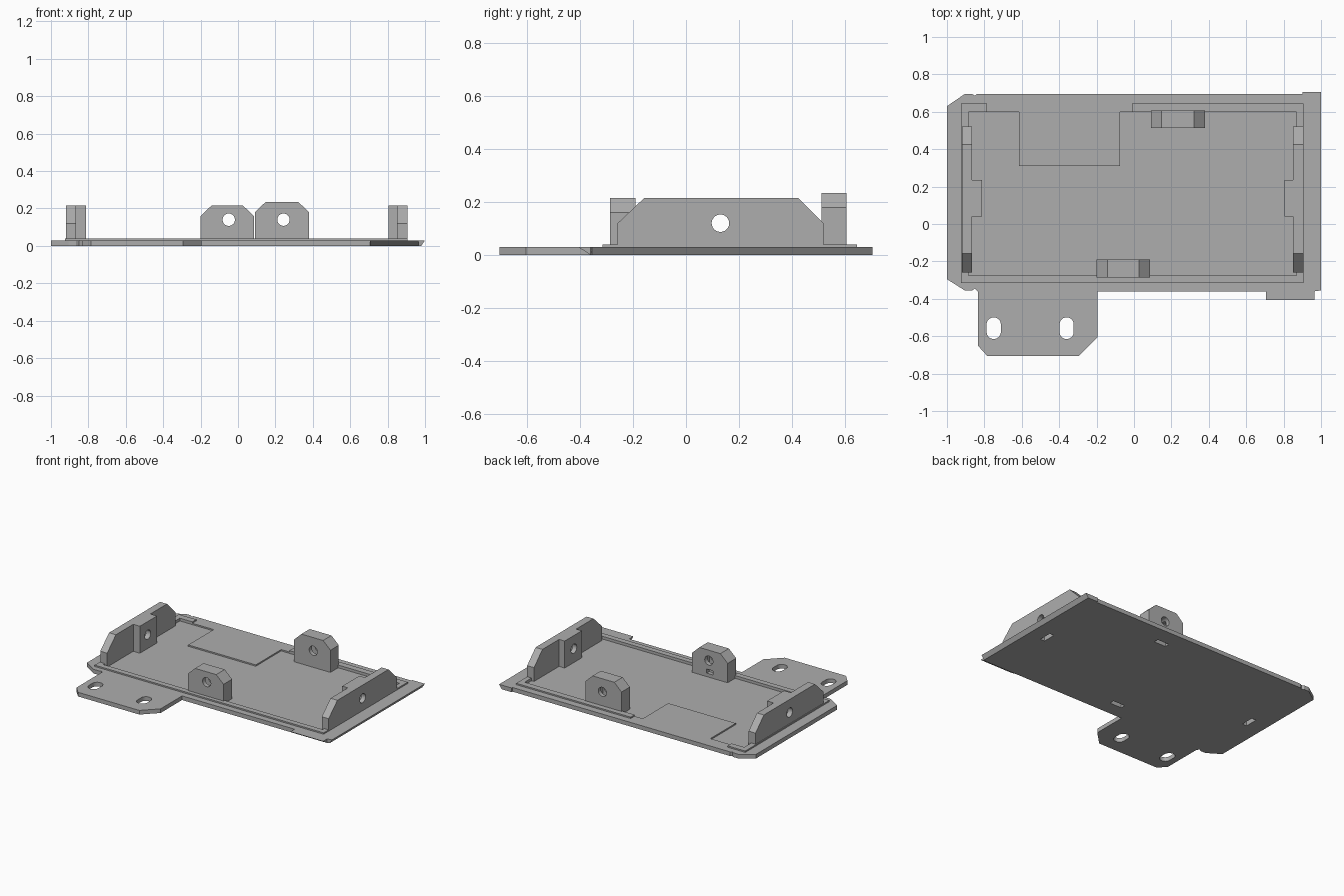
import bpy, bmesh, math
from mathutils import Vector

if "Cube" in bpy.data.objects:
    bpy.data.objects.remove(bpy.data.objects["Cube"])

grey = bpy.data.materials.new("plain grey")
grey.diffuse_color = (0.42, 0.42, 0.42, 1)
grey.use_nodes = True
grey.node_tree.nodes["Principled BSDF"].inputs["Base Color"].default_value = grey.diffuse_color


def prism(name, pts, lo, hi, axis="z"):
    """Extrude a 2D outline between lo and hi along an axis."""
    place = {"z": lambda a, b, h: (a, b, h),
             "y": lambda a, b, h: (a, h, b),
             "x": lambda a, b, h: (h, a, b)}[axis]
    bm = bmesh.new()
    face = bm.faces.new([bm.verts.new(place(a, b, lo)) for a, b in pts])
    new = bmesh.ops.extrude_face_region(bm, geom=[face])["geom"]
    shift = Vector(place(0, 0, hi - lo))
    bmesh.ops.translate(bm, vec=shift, verts=[g for g in new if isinstance(g, bmesh.types.BMVert)])
    bmesh.ops.recalc_face_normals(bm, faces=bm.faces)
    mesh = bpy.data.meshes.new(name)
    bm.to_mesh(mesh)
    bm.free()
    mesh.materials.append(grey)
    ob = bpy.data.objects.new(name, mesh)
    bpy.context.collection.objects.link(ob)
    return ob


def rect(x0, x1, y0, y1):
    return [(x0, y0), (x1, y0), (x1, y1), (x0, y1)]


def oval(cx, cy, r, half=0.0, n=32):
    """Circle, stretched into an upright slot when half > 0."""
    pts = []
    for i in range(n):
        a = 2 * math.pi * (i + 0.5) / n
        s = math.sin(a)
        pts.append((cx + r * math.cos(a), cy + r * s + math.copysign(half, s)))
    return pts


def cut(ob, cutters):
    for c in cutters:
        c.hide_render = True
        c.hide_set(True)
        m = ob.modifiers.new("cut", "BOOLEAN")
        m.operation, m.solver, m.object = "DIFFERENCE", "EXACT", c


# Base plate with bracket flange and clipped left corners
outline = [(-1, 0.63), (-1, -0.295), (-0.905, -0.355), (-0.865, -0.355), (-0.85, -0.345),
           (-0.835, -0.36), (-0.835, -0.65), (-0.785, -0.705), (-0.295, -0.705),
           (-0.195, -0.605), (-0.195, -0.36), (0.965, -0.36), (1, -0.355), (1, 0.705),
           (0.90, 0.705), (0.90, 0.695), (-0.84, 0.695), (-0.85, 0.685), (-0.865, 0.695),
           (-0.905, 0.695)]
base = prism("base_plate", outline, 0, 0.03)
for v in base.data.vertices:               # undercut right edge
    if v.co.x > 0.99 and v.co.z < 0.01:
        v.co.x = 0.98

# Recessed floor with a raised step at the back, and flange slots
floor = [(-0.885, -0.275), (0.87, -0.275), (0.87, 0.6), (-0.075, 0.6),
         (-0.075, 0.31), (-0.615, 0.31), (-0.615, 0.6), (-0.885, 0.6)]
base_cuts = [prism("floor_cutter", floor, 0.02, 0.1)]
for x in (-0.75, -0.36):
    base_cuts.append(prism("slot_cutter", oval(x, -0.557, 0.038, 0.02), -0.1, 0.1))

# Front lip with sloping underside
prism("front_lip", [(-0.35, 0), (-0.36, 0), (-0.407, 0.03), (-0.35, 0.03)], 0.705, 0.965, "x")

# Raised rim, open along part of the back
prism("rim", [(-0.785, 0.645), (-0.925, 0.645), (-0.925, -0.315), (0.905, -0.315),
              (0.905, 0.645), (-0.01, 0.645), (-0.01, 0.6), (0.87, 0.6), (0.87, -0.275),
              (-0.885, -0.275), (-0.885, 0.6), (-0.785, 0.6)], 0.029, 0.04)


def pocket(x, y, w, d):
    return prism("nut_pocket_cutter", rect(x - w / 2, x + w / 2, y - d / 2, y + d / 2), -0.05, 0.165)


# Front and back lugs with screw holes and nut pockets below
for name, x0, x1, y0, y1, top in (("front_lug", -0.20, 0.085, -0.287, -0.19, 0.215),
                                  ("back_lug", 0.09, 0.38, 0.512, 0.607, 0.235)):
    c, s = 0.058, top - 0.055
    lug = prism(name, [(x0, 0.01), (x1, 0.01), (x1, s), (x1 - c, top), (x0 + c, top), (x0, s)],
                y0, y1, "y")
    mx, my = (x0 + x1) / 2, (y0 + y1) / 2
    hole = prism("hole_cutter", oval(mx + 0.008, 0.14, 0.033), y0 - 0.05, y1 + 0.05, "y")
    p = pocket(mx, my, 0.095, 0.035)
    cuts = [hole, p]
    if name == "front_lug":                # small window on the inner face
        cuts.append(prism("window_cutter", rect(mx - 0.025, mx + 0.025, 0.045, 0.075),
                          my, y1 + 0.05, "y"))
    cut(lug, cuts)
    base_cuts.append(p)

# Side walls with an inner boss, screw hole and nut pocket
for side, xo, xi, xb in (("left", -0.92, -0.865, -0.812), ("right", 0.905, 0.85, 0.805)):
    wall = prism(side + "_wall", [(-0.258, 0.01), (0.52, 0.01), (0.52, 0.12), (0.425, 0.215),
                                  (-0.158, 0.215), (-0.258, 0.12)],
                 min(xo, xi), max(xo, xi), "x")
    boss = prism(side + "_boss", rect(0.04, 0.235, 0.01, 0.215), min(xi, xb), max(xi, xb), "x")
    mid = (xo + xb) / 2
    hole = prism("hole_cutter", oval(0.13, 0.12, 0.033), mid - 0.2, mid + 0.2, "x")
    p = pocket(mid, 0.137, 0.035, 0.095)
    cut(wall, [hole, p])
    cut(boss, [hole, p])
    base_cuts.append(p)

cut(base, base_cuts)
